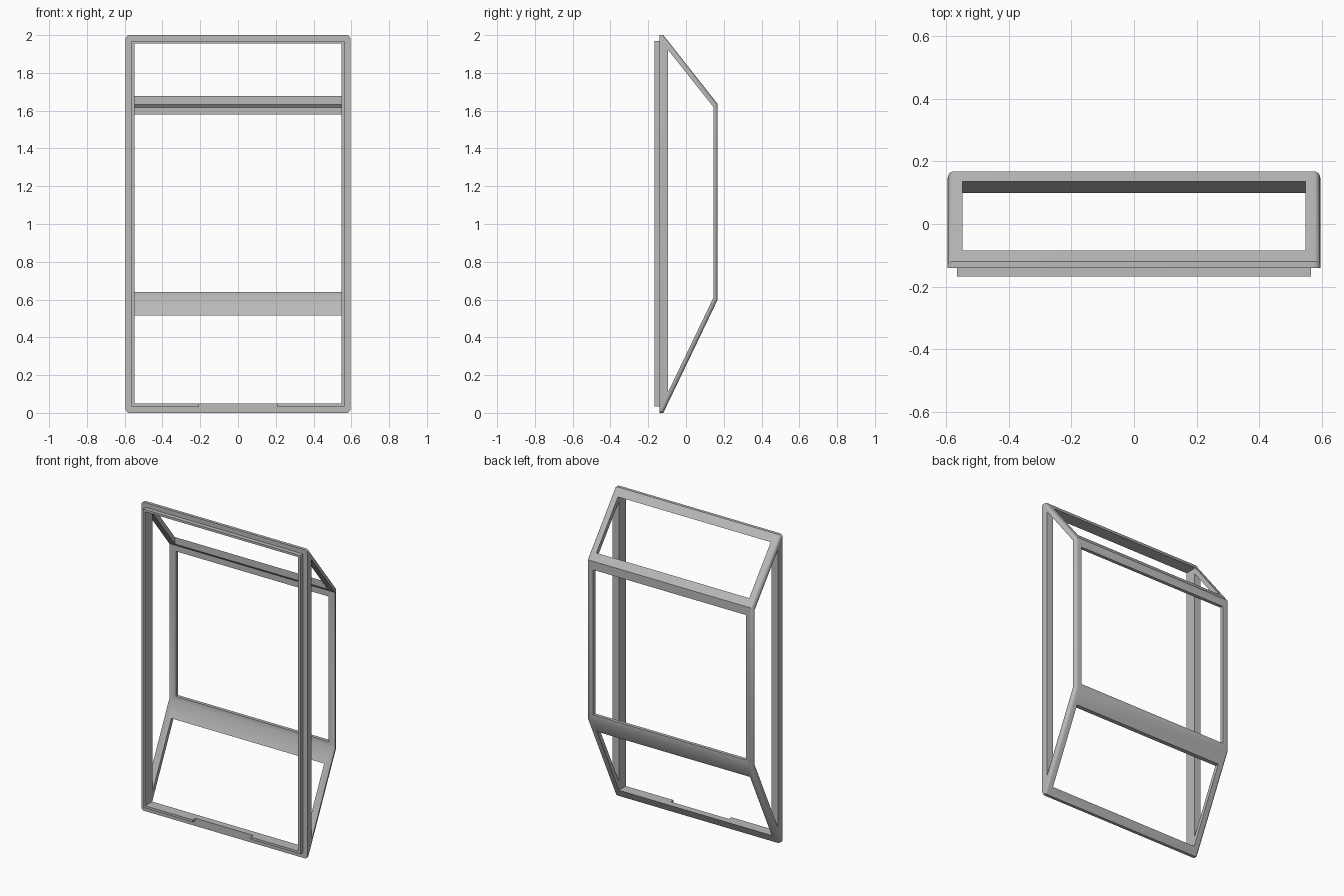
import bpy, bmesh, math

default = bpy.data.objects.get("Cube")
if default:
    bpy.data.objects.remove(default, do_unlink=True)

grey = bpy.data.materials.new("plain_grey")
grey.use_nodes = True
colour = (0.5, 0.495, 0.49, 1)
grey.diffuse_color = colour
bsdf = next(n for n in grey.node_tree.nodes if n.type == 'BSDF_PRINCIPLED')
bsdf.inputs["Base Color"].default_value = colour


def prism(name, profile, half_x, bevel=0):
    """Side profile of (y, z) points extruded evenly across x."""
    bm = bmesh.new()
    face = bm.faces.new([bm.verts.new((-half_x, y, z)) for y, z in profile])
    new = bmesh.ops.extrude_face_region(bm, geom=[face])["geom"]
    verts = [v for v in new if isinstance(v, bmesh.types.BMVert)]
    bmesh.ops.translate(bm, verts=verts, vec=(2 * half_x, 0, 0))
    bmesh.ops.recalc_face_normals(bm, faces=bm.faces)
    if bevel:
        # round the outline of both sides, leaving the front face square
        front = min(y for y, z in profile)
        edges = [e for e in bm.edges
                 if abs(e.verts[0].co.x - e.verts[1].co.x) < 1e-5
                 and max(v.co.y for v in e.verts) > front + 1e-4]
        bmesh.ops.bevel(bm, geom=edges, offset=bevel, segments=5,
                        profile=0.5, affect='EDGES', clamp_overlap=True)
    mesh = bpy.data.meshes.new(name)
    bm.to_mesh(mesh)
    bm.free()
    mesh.materials.append(grey)
    obj = bpy.data.objects.new(name, mesh)
    bpy.context.collection.objects.link(obj)
    return obj


def box(name, half_x, y0, y1, z0, z1):
    return prism(name, [(y0, z0), (y1, z0), (y1, z1), (y0, z1)], half_x)


def carve(obj, cutters):
    """Subtract every cutter, bake the result and drop the cutters."""
    for c in cutters:
        c.hide_render = True
        mod = obj.modifiers.new(c.name, 'BOOLEAN')
        mod.operation = 'DIFFERENCE'
        mod.solver = 'EXACT'
        mod.object = c
    graph = bpy.context.evaluated_depsgraph_get()
    baked = bpy.data.meshes.new_from_object(obj.evaluated_get(graph))
    obj.modifiers.clear()
    obj.data = baked
    for c in cutters:
        bpy.data.objects.remove(c, do_unlink=True)


# Main cage: a solid trapezoid hollowed through its sides, then its panels
cage = prism("window_cage", [(-0.14, 0), (-0.12, 0), (0.168, 0.6),
                             (0.168, 1.635), (-0.12, 2), (-0.14, 2)],
             0.595, bevel=0.02)
OPEN = 0.548
carve(cage, [
    prism("side_cut", [(-0.095, 0.11), (0.146, 0.612),
                       (0.146, 1.618), (-0.095, 1.922)], 1),
    box("front_cut", OPEN, -0.3, -0.08, 0.05, 1.956),
    box("lower_cut", OPEN, -0.3, 0.3, 0.05, 0.515),
    box("back_cut", OPEN, 0.05, 0.3, 0.64, 1.58),
    box("top_cut", OPEN, -0.08, 0.135, 1.3, 2.2),
])

# Raised lip around the front opening, with a gap in its bottom rail
lip = box("front_lip", 0.565, -0.168, -0.14, 0.035, 1.97)
carve(lip, [
    box("lip_opening", OPEN, -0.3, 0, 0.05, 1.956),
    box("lip_gap", 0.207, -0.3, 0, -0.1, 0.2),
])

bpy.ops.object.select_all(action='DESELECT')
for obj in (cage, lip):
    obj.select_set(True)
bpy.context.view_layer.objects.active = cage
bpy.ops.object.shade_smooth_by_angle(angle=math.radians(30))
